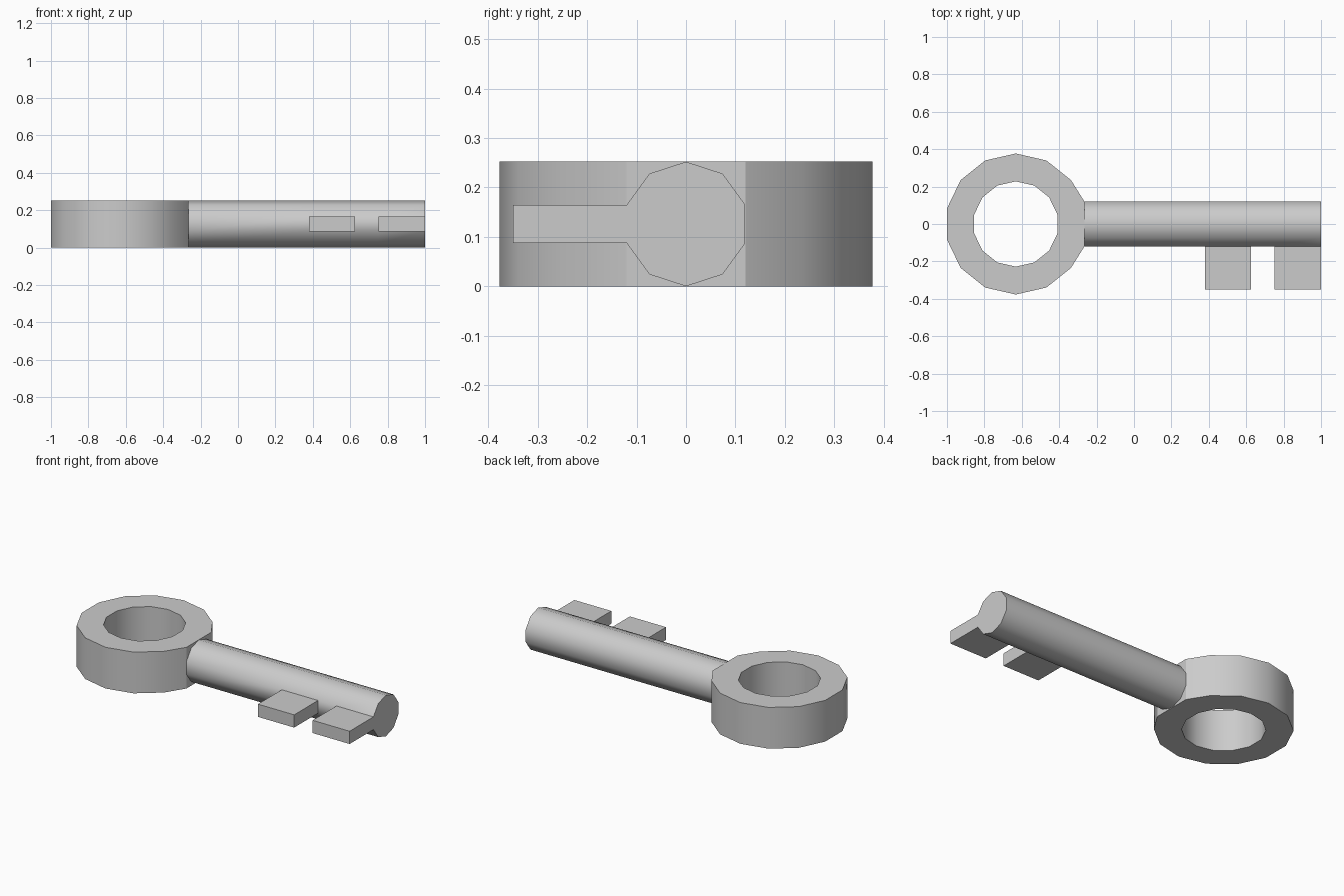
import bpy, bmesh
from math import pi, sin, cos, radians

if "Cube" in bpy.data.objects:
    bpy.data.objects.remove(bpy.data.objects["Cube"])

H = 0.252            # overall thickness
R_SHAFT = H / 2
RING_X = -0.632      # centre of the bow ring
JOIN_X = -0.265      # where shaft meets ring


def finish(bm, name, angle):
    """Smooth faces, keep edges above the angle sharp, make the object."""
    bmesh.ops.recalc_face_normals(bm, faces=bm.faces)
    for f in bm.faces:
        f.smooth = True
    for e in bm.edges:
        e.smooth = len(e.link_faces) == 2 and e.calc_face_angle(0) < radians(angle)
    mesh = bpy.data.meshes.new(name)
    bm.to_mesh(mesh)
    bm.free()
    obj = bpy.data.objects.new(name, mesh)
    bpy.context.collection.objects.link(obj)
    return obj


def bridge(bm, a, b):
    """Quads between two closed loops of equal length."""
    n = len(a)
    return [bm.faces.new((a[i], a[(i + 1) % n], b[(i + 1) % n], b[i])) for i in range(n)]


# Bow ring: 14 sides, with a wider flat where the shaft joins
bm = bmesh.new()
N = 14


def ring_loop(r, z):
    return [bm.verts.new((RING_X + r * cos((i + 0.5) * 2 * pi / N),
                          r * sin((i + 0.5) * 2 * pi / N), z)) for i in range(N)]


loops = [ring_loop(0.377, 0), ring_loop(0.377, H), ring_loop(0.228, H), ring_loop(0.228, 0)]
for loop in loops[:2]:
    for v, y in ((loop[0], 0.12), (loop[-1], -0.12)):
        v.co.x, v.co.y = JOIN_X, y
for k in range(4):
    bridge(bm, loops[k], loops[(k + 1) % 4])
finish(bm, "bow_ring", 30)

# Shaft: 10 sides, cut into sections so the teeth grow out of its side
bm = bmesh.new()
S = 10
sections = []
for x in (JOIN_X, 0.38, 0.625, 0.75, 1.0):
    sections.append([bm.verts.new((x, R_SHAFT * sin(i * 2 * pi / S),
                                   R_SHAFT + R_SHAFT * cos(i * 2 * pi / S))) for i in range(S)])
strips = [bridge(bm, a, b) for a, b in zip(sections, sections[1:])]
bm.faces.new(sections[-1])
bmesh.ops.recalc_face_normals(bm, faces=bm.faces)

# Teeth: extrude the front (-y) side face of two sections
teeth = [min(strips[k], key=lambda f: f.calc_center_median().y) for k in (1, 3)]
for f in bmesh.ops.extrude_discrete_faces(bm, faces=teeth)["faces"]:
    for v in f.verts:
        v.co.y = -0.35
finish(bm, "shaft_with_teeth", 40)
